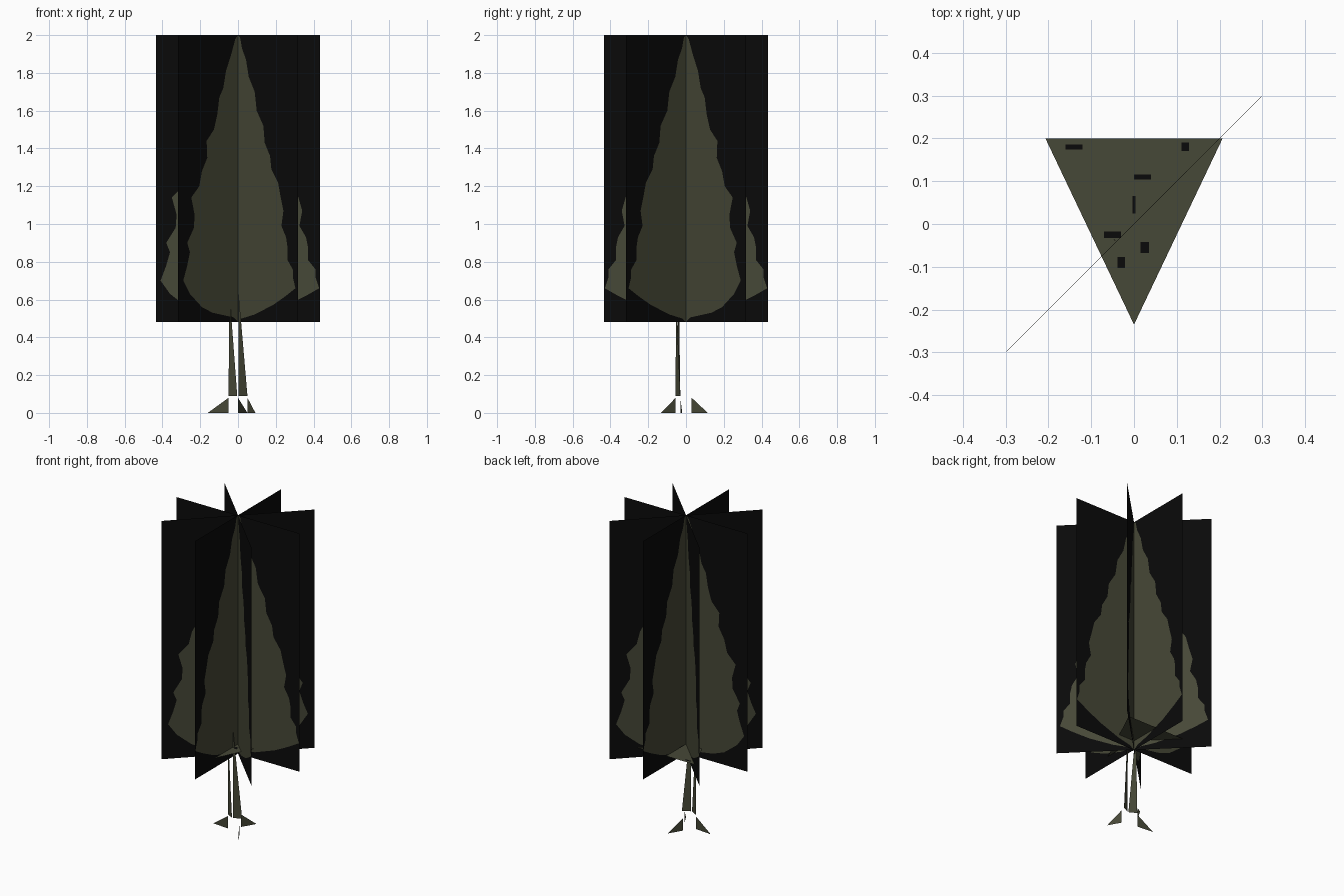
import bpy, math


def material(name, rgb):
    m = bpy.data.materials.new(name)
    m.diffuse_color = (*rgb, 1)
    return m


OLIVE = material("olive green", (0.062, 0.065, 0.038))
BLACK = material("black", (0.003, 0.003, 0.003))


def make(name, verts, faces, mats=None):
    me = bpy.data.meshes.new(name)
    me.from_pydata(verts, [], faces)
    me.materials.append(OLIVE)
    me.materials.append(BLACK)
    for i, p in enumerate(me.polygons):
        p.material_index = mats[i] if mats else 0
    ob = bpy.data.objects.new(name, me)
    bpy.context.collection.objects.link(ob)
    return ob


# Foliage outlines: (height, half width) of the green tree on a black vane
OUTLINE_A = [(0.48, 0), (0.50, 0.03), (0.52, 0.12), (0.57, 0.26), (0.62, 0.36),
             (0.66, 0.43), (0.72, 0.41), (0.76, 0.41), (0.81, 0.37), (0.88, 0.37),
             (0.93, 0.36), (0.99, 0.325), (1.07, 0.34), (1.14, 0.32), (1.22, 0.30),
             (1.29, 0.25), (1.36, 0.24), (1.43, 0.20), (1.52, 0.19), (1.60, 0.14),
             (1.70, 0.125), (1.78, 0.08), (1.87, 0.06), (1.93, 0.03), (1.99, 0.015), (2.0, 0)]
OUTLINE_B = [(0.48, 0), (0.505, 0.03), (0.53, 0.19), (0.56, 0.27), (0.63, 0.36),
             (0.70, 0.41), (0.78, 0.38), (0.85, 0.36), (0.90, 0.38), (0.98, 0.33),
             (1.05, 0.325), (1.14, 0.35), (1.20, 0.29), (1.28, 0.27), (1.35, 0.23),
             (1.44, 0.235), (1.50, 0.18), (1.58, 0.155), (1.67, 0.14), (1.72, 0.11),
             (1.81, 0.09), (1.90, 0.05), (1.98, 0.02), (2.0, 0)]


# Eight vanes around the axis, each split into green inside and black outside
def vane(i):
    a = i * math.pi / 4
    reach = 0.45 if i % 2 else 0.435
    outline = OUTLINE_B if i in (1, 4, 5) else OUTLINE_A
    verts, faces, mats = [], [], []
    for z, r in outline:
        for d in (0, r, reach):
            verts.append((d * math.cos(a), d * math.sin(a), z))
    for k in range(len(outline) - 1):
        for j in (0, 1):
            b = 3 * k + j
            f = [b, b + 1, b + 4, b + 3]
            if j == 0 and k == 0:
                f = [b, b + 4, b + 3]
            elif j == 0 and k == len(outline) - 2:
                f = [b, b + 1, b + 3]
            faces.append(f)
            mats.append(j)
    make("foliage_vane_%d" % (i + 1), verts, faces, mats)


for i in range(8):
    vane(i)

# Horizontal triangle closing the underside of the foliage
Z = 0.54
make("foliage_underside", [(-0.207, 0.2, Z), (0.207, 0.2, Z), (0, -0.235, Z)], [(0, 2, 1)])

# Dark gaps between the leaves on the triangle
verts, faces = [], []
for x, y, w, h in [(-0.14, 0.18, 0.04, 0.012), (0.12, 0.18, 0.018, 0.02), (0.02, 0.11, 0.04, 0.012),
                   (-0.05, -0.025, 0.04, 0.015), (0.025, -0.055, 0.02, 0.025),
                   (-0.03, -0.09, 0.018, 0.025), (0, 0.045, 0.008, 0.04)]:
    n = len(verts)
    verts += [(x + sx * w / 2, y + sy * h / 2, Z + 0.002)
              for sx, sy in ((-1, -1), (1, -1), (1, 1), (-1, 1))]
    faces.append((n, n + 1, n + 2, n + 3))
make("foliage_gaps", verts, faces, [1] * len(faces))

# Trunk: two tapering slivers meeting in a V at the foot
make("trunk", [(-0.05, -0.03, 0.09), (-0.004, -0.055, 0.09), (-0.046, -0.038, 0.65),
               (0.002, -0.055, 0.09), (0.05, -0.03, 0.09), (0.002, -0.053, 0.65)],
     [(0, 1, 2), (3, 4, 5)])

# Roots: three upright triangles spreading from the foot
for i, (x0, y0, x1, y1) in enumerate([(-0.05, -0.03, -0.16, -0.02),
                                      (0.05, -0.055, 0.092, -0.132),
                                      (0.0, 0.03, 0.05, 0.115)]):
    make("root_%d" % (i + 1), [(x0, y0, 0), (x1, y1, 0), (x0, y0, 0.08)], [(0, 1, 2)])
